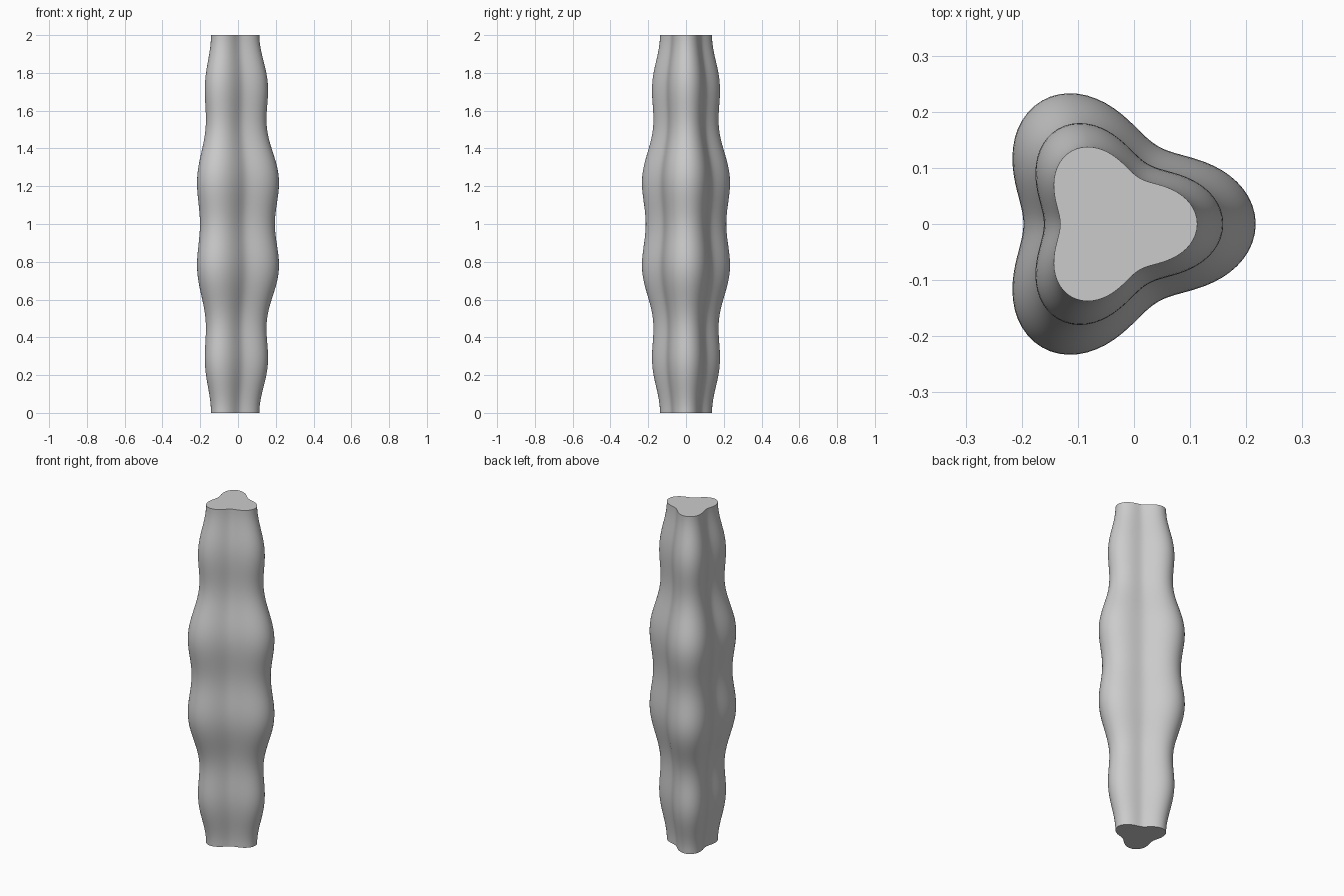
import bpy
import bmesh
from math import cos, sin, pi, radians

if "Cube" in bpy.data.objects:
    bpy.data.objects.remove(bpy.data.objects["Cube"], do_unlink=True)

HEIGHT = 2.0
SIDES = 96
RINGS = 96
RADIUS = 0.207
LOBE_DEPTH = 0.227
AXIS_X = -0.037


def width_at(t):
    """Broad central swelling with four smaller bulges along the height."""
    return 0.59 + 0.1625 * (1 - cos(2 * pi * t)) + 0.0635 * (1 - cos(8 * pi * t))


def ring(bm, t):
    """Three-lobed cross-section at relative height t."""
    verts = []
    for i in range(SIDES):
        a = 2 * pi * i / SIDES
        r = RADIUS * width_at(t) * (1 + LOBE_DEPTH * cos(3 * a))
        verts.append(bm.verts.new((AXIS_X + r * cos(a), r * sin(a), HEIGHT * t)))
    return verts


# Lobed column: stacked rings bridged into a skin, with flat caps
bm = bmesh.new()
rings = [ring(bm, k / RINGS) for k in range(RINGS + 1)]
for low, high in zip(rings, rings[1:]):
    for i in range(SIDES):
        j = (i + 1) % SIDES
        bm.faces.new((low[i], low[j], high[j], high[i]))
bm.faces.new(rings[0][::-1])
bm.faces.new(rings[-1])

mesh = bpy.data.meshes.new("lobed_column")
bm.to_mesh(mesh)
bm.free()
column = bpy.data.objects.new("lobed_column", mesh)
bpy.context.collection.objects.link(column)

# Plain grey material
grey = (0.6, 0.6, 0.6, 1.0)
mat = bpy.data.materials.new("light_grey")
mat.use_nodes = True
mat.diffuse_color = grey
mat.node_tree.nodes["Principled BSDF"].inputs["Base Color"].default_value = grey
mesh.materials.append(mat)

# Smooth sides, crisp cap edges
bpy.ops.object.select_all(action="DESELECT")
column.select_set(True)
bpy.context.view_layer.objects.active = column
bpy.ops.object.shade_smooth_by_angle(angle=radians(40))
